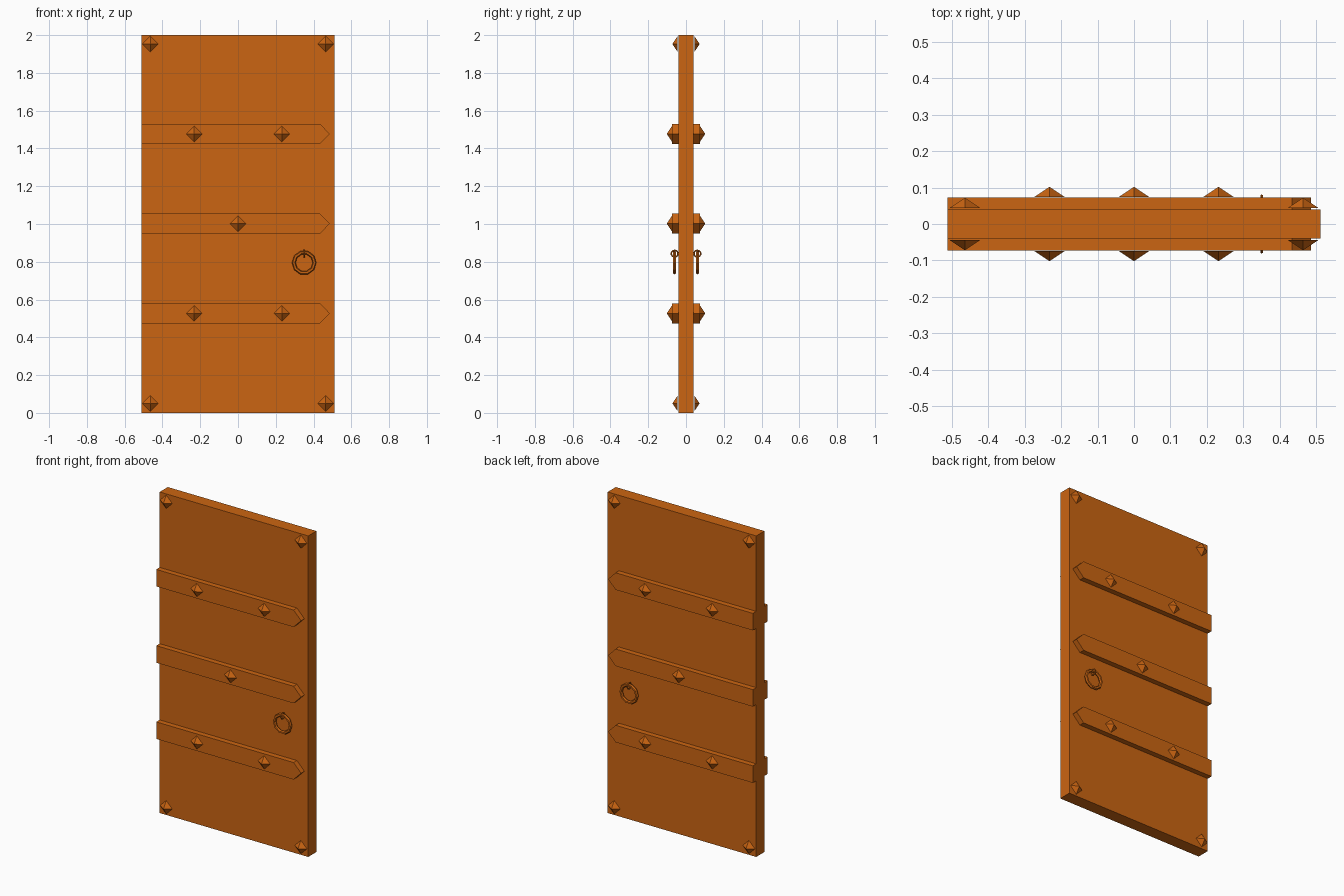
import bpy, bmesh
from math import pi
from mathutils import Matrix

if "Cube" in bpy.data.objects:
    bpy.data.objects.remove(bpy.data.objects["Cube"])

wood = bpy.data.materials.new("orange_paint")
wood.diffuse_color = (0.6, 0.13, 0.006, 1)
wood.use_nodes = True
wood.node_tree.nodes["Principled BSDF"].inputs["Base Color"].default_value = wood.diffuse_color


def finish(name, bm):
    bmesh.ops.recalc_face_normals(bm, faces=bm.faces[:])
    me = bpy.data.meshes.new(name)
    bm.to_mesh(me)
    bm.free()
    ob = bpy.data.objects.new(name, me)
    bpy.context.collection.objects.link(ob)
    me.materials.append(wood)
    return ob


def both_sides(ob):
    # repeat a front part on the back of the door
    mod = ob.modifiers.new("back_copy", 'MIRROR')
    mod.use_axis = (False, True, False)
    return ob


def strap(name, z):
    # flat bar with a pointed free end
    profile = [(-0.512, -0.053), (0.434, -0.053), (0.486, 0),
               (0.434, 0.053), (-0.512, 0.053)]
    bm = bmesh.new()
    face = bm.faces.new([bm.verts.new((x, -0.04, z + h)) for x, h in profile])
    out = bmesh.ops.extrude_face_region(bm, geom=[face], use_keep_orig=True)
    verts = [v for v in out["geom"] if isinstance(v, bmesh.types.BMVert)]
    bmesh.ops.translate(bm, verts=verts, vec=(0, -0.033, 0))
    both_sides(finish(name, bm))


def stud(name, x, z, y):
    # four-sided pyramid pointing to the front
    bm = bmesh.new()
    bmesh.ops.create_cone(bm, cap_ends=True, segments=4, radius1=0.042,
                          radius2=0, depth=0.028)
    bmesh.ops.remove_doubles(bm, verts=bm.verts[:], dist=1e-5)
    # turn the base corners to left, right, top and bottom
    corner = max(bm.verts, key=lambda v: v.co.xy.length)
    spin = pi / 4 if abs(corner.co.x * corner.co.y) > 1e-5 else 0
    place = (Matrix.Translation((x, y - 0.015, z)) @ Matrix.Rotation(pi / 2, 4, 'X')
             @ Matrix.Rotation(spin, 4, 'Z'))
    bmesh.ops.transform(bm, matrix=place, verts=bm.verts[:])
    both_sides(finish(name, bm))


def ring(name, loc, rot, major, minor, n, m):
    bpy.ops.mesh.primitive_torus_add(location=loc, rotation=rot, major_radius=major,
                                     minor_radius=minor, major_segments=n,
                                     minor_segments=m)
    ob = bpy.context.object
    bpy.ops.object.transform_apply(location=True, rotation=True, scale=True)
    ob.name = name
    ob.data.materials.append(wood)
    both_sides(ob)


# door panel
bm = bmesh.new()
bmesh.ops.create_cube(bm, size=1)
bmesh.ops.scale(bm, vec=(1.024, 0.08, 2), verts=bm.verts[:])
bmesh.ops.translate(bm, vec=(0, 0, 1), verts=bm.verts[:])
finish("door_panel", bm)

# hinge straps and their studs
for label, z, xs in (("lower", 0.527, (-0.232, 0.232)), ("middle", 1.002, (0,)),
                     ("upper", 1.477, (-0.232, 0.232))):
    strap(label + "_strap", z)
    for x in xs:
        stud(label + "_strap_stud", x, z, -0.073)

# corner studs
for x in (-0.464, 0.464):
    for z in (0.05, 1.953):
        stud("corner_stud", x, z, -0.043)

# pull ring hanging from a small staple
ring("pull_ring", (0.35, -0.061, 0.795), (pi / 2, 0, 0), 0.055, 0.01, 10, 6)
ring("ring_staple", (0.35, -0.06, 0.843), (0, pi / 2, 0), 0.018, 0.004, 10, 6)
